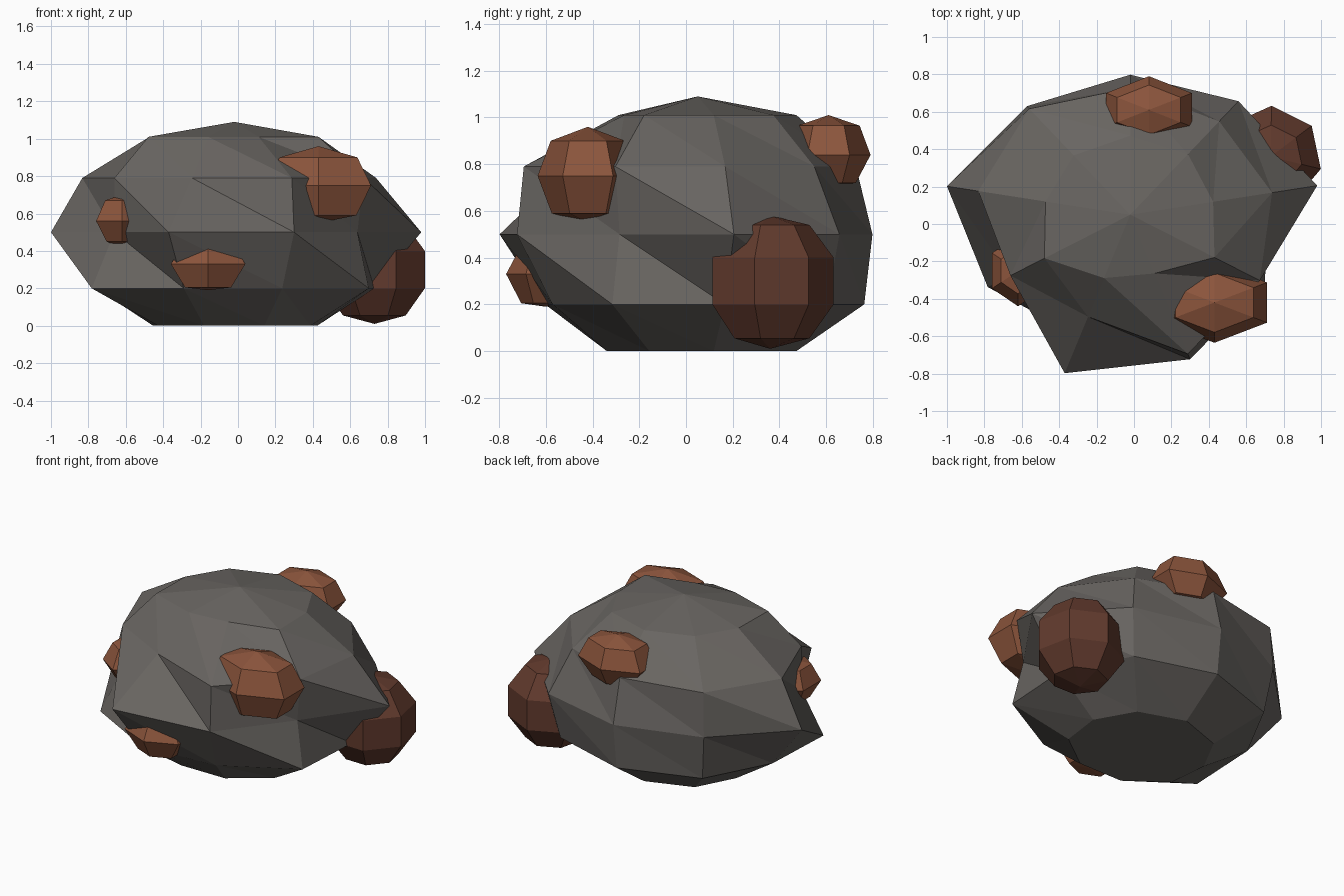
import bpy, bmesh, math

if "Cube" in bpy.data.objects:
    bpy.data.objects.remove(bpy.data.objects["Cube"])


def material(name, rgb):
    m = bpy.data.materials.new(name)
    m.diffuse_color = (*rgb, 1)
    m.use_nodes = True
    m.node_tree.nodes["Principled BSDF"].inputs["Base Color"].default_value = m.diffuse_color
    return m


STONE = material("dark_stone", (0.14, 0.13, 0.12))
ORE = material("rusty_ore", (0.26, 0.09, 0.045))
DARK_ORE = material("dark_ore", (0.12, 0.042, 0.026))


def faceted(name, rings, mat, top, bottom=None):
    """Stack closed rings of points; close with apex points or a flat floor."""
    bm = bmesh.new()
    loops = [[bm.verts.new(p) for p in ring] for ring in rings]
    n = len(loops[0])
    for a, b in zip(loops, loops[1:]):
        for i in range(n):
            j = (i + 1) % n
            bm.faces.new((a[i], a[j], b[i]))
            bm.faces.new((a[j], b[j], b[i]))
    apex = bm.verts.new(top)
    low = bm.verts.new(bottom) if bottom else None
    for i in range(n):
        j = (i + 1) % n
        bm.faces.new((loops[-1][i], loops[-1][j], apex))
        if low:
            bm.faces.new((loops[0][j], loops[0][i], low))
    if not low:
        bm.faces.new(loops[0][::-1])
    bmesh.ops.recalc_face_normals(bm, faces=bm.faces)
    me = bpy.data.meshes.new(name)
    bm.to_mesh(me)
    bm.free()
    ob = bpy.data.objects.new(name, me)
    bpy.context.collection.objects.link(ob)
    me.materials.append(mat)


def ring(cx, cy, z, radii, start, sx=1.0, sy=1.0):
    n = len(radii)
    pts = []
    for i, r in enumerate(radii):
        a = math.radians(start + 360 * i / n)
        pts.append((cx + sx * r * math.cos(a), cy + sy * r * math.sin(a), z))
    return pts


# Boulder: nine-sided rings with uneven radii, from 10 degrees counterclockwise
LAYERS = [
    (0.0, [0.45, 0.47, 0.48, 0.47, 0.44, 0.47, 0.47, 0.47, 0.47]),
    (0.2, [0.76, 0.82, 0.81, 0.80, 0.75, 0.88, 0.79, 0.75, 0.83]),
    (0.5, [1.015, 0.90, 0.85, 0.86, 0.995, 0.74, 1.025, 0.935, 0.76]),
    (0.79, [0.77, 0.74, 0.77, 0.84, 0.825, 0.74, 0.66, 0.90, 0.80]),
    (1.01, [0.45, 0.48, 0.48, 0.47, 0.46, 0.53, 0.41, 0.38, 0.52]),
]
faceted("boulder",
        [ring(-0.02, 0.05, z, r, 10, 1, 0.88) for z, r in LAYERS],
        STONE, (-0.02, 0.05, 1.09))


# Ore nodules: small faceted lumps; levels are (z, radius factor)
def nodule(name, cx, cy, rx, ry, sides, start, low, levels, high, mat=ORE):
    faceted(name,
            [ring(cx, cy, z, [k] * sides, start, rx, ry) for z, k in levels],
            mat, (cx, cy, high), (cx, cy, low))


nodule("ore_front_right", 0.43, -0.42, 0.325, 0.215, 6, 30, 0.55,
       [(0.59, 0.72), (0.75, 1.0), (0.90, 0.74)], 0.96)
nodule("ore_right", 0.73, 0.36, 0.277, 0.272, 7, -14, 0.01,
       [(0.055, 0.62), (0.2, 1.0), (0.40, 1.0), (0.54, 0.62)], 0.58, DARK_ORE)
nodule("ore_back", 0.08, 0.61, 0.265, 0.18, 6, 30, 0.705,
       [(0.72, 0.65), (0.84, 1.0), (0.965, 0.74)], 1.01)
nodule("ore_front", -0.16, -0.60, 0.23, 0.17, 6, 30, 0.19,
       [(0.205, 0.62), (0.33, 1.0), (0.425, 0.7)], 0.44)
nodule("ore_left", -0.62, -0.25, 0.16, 0.19, 6, 30, 0.42,
       [(0.45, 0.6), (0.56, 1.0), (0.67, 0.65)], 0.70)
